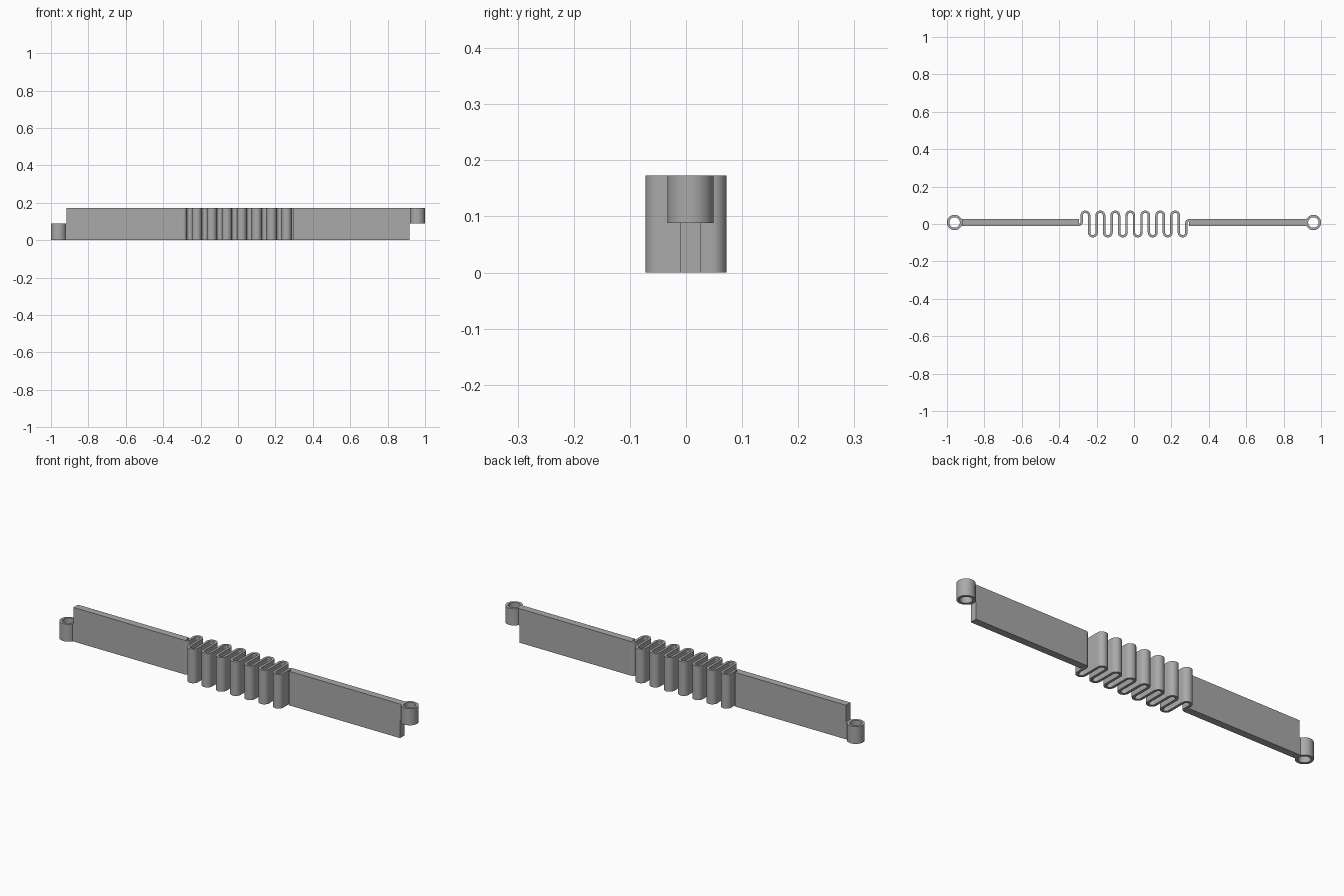
import bpy, bmesh
from math import sin, cos, pi

cube = bpy.data.objects.get("Cube")
if cube:
    bpy.data.objects.remove(cube)

HEIGHT, SPLIT = 0.173, 0.088      # full height, ring height
BAR_Y, BAR_HALF = 0.008, 0.018    # bar centre line and half thickness
WALL = 0.013                      # spring wall thickness
BEND = 0.02                       # spring bend radius
REACH = 0.072                     # spring reach in y
RING_X, RING_R, HOLE_R = 0.959, 0.041, 0.028

grey = bpy.data.materials.new("plain grey")
grey.use_nodes = True
grey.diffuse_color = (0.4, 0.4, 0.4, 1)
grey.node_tree.nodes["Principled BSDF"].inputs["Base Color"].default_value = (0.4, 0.4, 0.4, 1)


def ribbon(name, inner, outer, z0, z1, closed=False, smooth=True):
    """Solid wall standing between two matching outlines."""
    bm = bmesh.new()
    rows = [[bm.verts.new((a[0], a[1], z0)), bm.verts.new((b[0], b[1], z0)),
             bm.verts.new((b[0], b[1], z1)), bm.verts.new((a[0], a[1], z1))]
            for a, b in zip(inner, outer)]
    pairs = list(zip(rows, rows[1:]))
    if closed:
        pairs.append((rows[-1], rows[0]))
    else:
        bm.faces.new(rows[0])
        bm.faces.new(rows[-1])
    for p, q in pairs:
        for k in range(4):
            n = (k + 1) % 4
            bm.faces.new((p[k], p[n], q[n], q[k]))
    bmesh.ops.recalc_face_normals(bm, faces=bm.faces)
    mesh = bpy.data.meshes.new(name)
    bm.to_mesh(mesh)
    bm.free()
    mesh.materials.append(grey)
    ob = bpy.data.objects.new(name, mesh)
    bpy.context.collection.objects.link(ob)
    if smooth:
        bpy.ops.object.select_all(action='DESELECT')
        ob.select_set(True)
        bpy.context.view_layer.objects.active = ob
        bpy.ops.object.shade_smooth_by_angle()
    return ob


def block(name, x0, x1, z0, z1):
    low, high = BAR_Y - BAR_HALF, BAR_Y + BAR_HALF
    return ribbon(name, [(x0, low), (x1, low)], [(x0, high), (x1, high)], z0, z1, smooth=False)


def circle(x, r, n=48):
    return [(x + r * cos(2 * pi * i / n), BAR_Y + r * sin(2 * pi * i / n)) for i in range(n)]


# Bars with a ring on each outer end: low on the right, high on the left
for side, s, z0, z1 in (("right", -1, 0, SPLIT), ("left", 1, SPLIT, HEIGHT)):
    block(side + "_bar", s * 0.293, s * 0.917, 0, HEIGHT)
    block(side + "_ring_joint", s * 0.917, s * 0.926, z0, z1)
    ribbon(side + "_ring", circle(s * RING_X, HOLE_R), circle(s * RING_X, RING_R), z0, z1, True)

# Spring: each path sample is a point plus its heading
path = []


def arc(cx, cy, r, start, end, steps=14):
    turn = 1 if end > start else -1
    for i in range(steps + 1):
        a = start + (end - start) * i / steps
        path.append((cx + r * cos(a), cy + r * sin(a), a + turn * pi / 2))


ELBOW = 0.013
START = -14 * BEND
entry_y = BAR_Y - BAR_HALF + WALL / 2
exit_y = BAR_Y + BAR_HALF - WALL / 2
bend_y = REACH - WALL / 2 - BEND
path.append((START - ELBOW - 0.004, entry_y, 0))
arc(START - ELBOW, entry_y + ELBOW, ELBOW, -pi / 2, 0, 6)
for i in range(14):
    cx = START + BEND * (2 * i + 1)
    if i % 2 == 0:
        arc(cx, bend_y, BEND, pi, 0)
    else:
        arc(cx, -bend_y, BEND, pi, 2 * pi)
arc(-START + ELBOW, exit_y - ELBOW, ELBOW, pi, pi / 2, 6)
path.append((-START + ELBOW + 0.004, exit_y, 0))


def offset(d):
    return [(x - d * sin(h), y + d * cos(h)) for x, y, h in path]


ribbon("folded_spring", offset(-WALL / 2), offset(WALL / 2), 0, HEIGHT)
